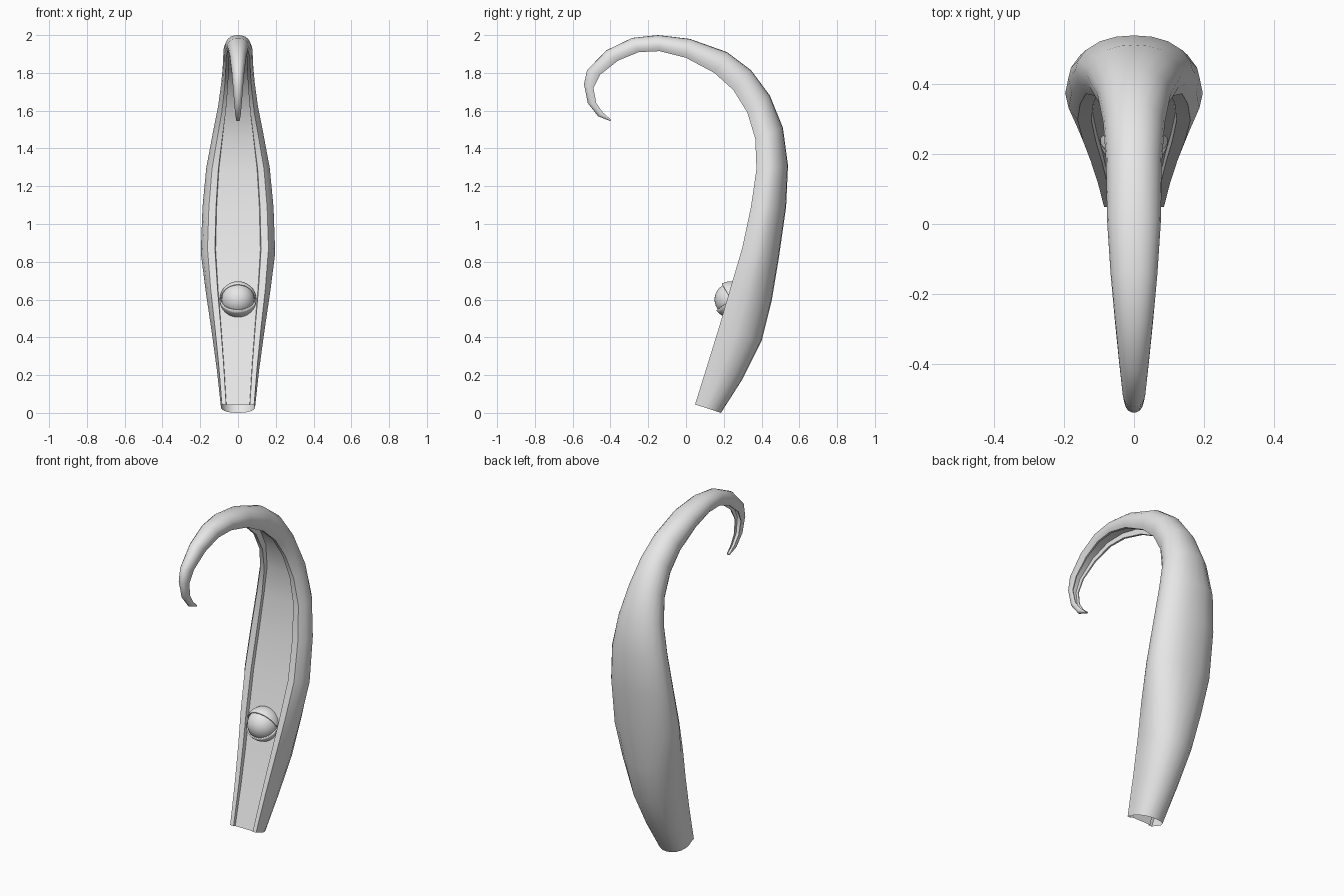
import bpy, bmesh, math

if "Cube" in bpy.data.objects:
    bpy.data.objects.remove(bpy.data.objects["Cube"])

grey = bpy.data.materials.new("light_grey")
grey.diffuse_color = (0.8, 0.8, 0.8, 1)
grey.use_nodes = True
grey.node_tree.nodes["Principled BSDF"].inputs["Base Color"].default_value = grey.diffuse_color


def finish(name, bm, angle=35):
    bmesh.ops.recalc_face_normals(bm, faces=bm.faces)
    me = bpy.data.meshes.new(name)
    bm.to_mesh(me)
    bm.free()
    me.materials.append(grey)
    ob = bpy.data.objects.new(name, me)
    bpy.context.collection.objects.link(ob)
    bpy.ops.object.select_all(action='DESELECT')
    ob.select_set(True)
    bpy.context.view_layer.objects.active = ob
    bpy.ops.object.shade_smooth_by_angle(angle=math.radians(angle))
    return ob


# Curled body stations: back y, back z, front rim y, front rim z, half width
stations = [
    (.185, .000, .048, .045, .090), (.300, .180, .115, .260, .112),
    (.400, .380, .180, .470, .140), (.455, .600, .235, .660, .170),
    (.490, .810, .297, .870, .197), (.530, 1.09, .344, 1.09, .188),
    (.540, 1.31, .373, 1.29, .168), (.513, 1.51, .367, 1.45, .135),
    (.444, 1.68, .325, 1.59, .105), (.344, 1.815, .250, 1.71, .088),
    (.217, 1.91, .150, 1.80, .080), (.020, 1.98, .000, 1.88, .077),
    (-.148, 2.0, -.14, 1.915, .067), (-.286, 1.985, -.25, 1.91, .056),
    (-.420, 1.92, -.36, 1.865, .044), (-.524, 1.815, -.455, 1.79, .033),
    (-.540, 1.74, -.49, 1.72, .027), (-.520, 1.64, -.475, 1.64, .020),
    (-.465, 1.57, -.44, 1.59, .015), (-.400, 1.545, -.40, 1.555, .010),
]

# Rounded back of the cross-section (width share, depth share)
back_half = [(.95, .18), (1, .4), (.96, .56), (.82, .75), (.58, .9), (.3, .98)]

bm = bmesh.new()
rings = []
for i, (by, bz, ry, rz, w) in enumerate(stations):
    t = min(i / 4, 1)
    lip_out = .95 - .13 * t
    lip_in = .70 - .08 * t
    arch = min(max((i - 6) / 4, 0), 1)
    depth = .10 + .25 * arch          # front channel is deeper under the arch
    half = [(lip_in - .02, depth), (lip_in, 0), (lip_out, 0)] + back_half
    loop = [(0, depth)] + half + [(0, 1)] + [(-u, v) for u, v in reversed(half)]
    rings.append([bm.verts.new((u * w, ry + (by - ry) * v, rz + (bz - rz) * v))
                  for u, v in loop])
n = len(rings[0])
for a, b in zip(rings, rings[1:]):
    for j in range(n):
        k = (j + 1) % n
        bm.faces.new((a[j], a[k], b[k], b[j]))
bm.faces.new(rings[-1])               # tip closed, foot left open
finish("curled_body", bm)

# Ball set in the front channel
CY, CZ = .238, .60
bm = bmesh.new()
bmesh.ops.create_uvsphere(bm, u_segments=32, v_segments=16, radius=.087)
bmesh.ops.translate(bm, verts=bm.verts, vec=(0, CY, CZ))
finish("ball", bm)


# Lids: sphere wedges hinged on the x axis
def lid(name, start, end, radius=.097, rows=10, cols=20):
    bm = bmesh.new()
    grid = []
    for r in range(rows + 1):
        a = math.radians(start + (end - start) * r / rows)
        row = []
        for c in range(cols + 1):
            p = math.pi * (.01 + .98 * c / cols)
            s = radius * math.sin(p)
            row.append(bm.verts.new((-radius * math.cos(p),
                                     CY - s * math.cos(a), CZ + s * math.sin(a))))
        grid.append(row)
    for a, b in zip(grid, grid[1:]):
        for c in range(cols):
            bm.faces.new((a[c], a[c + 1], b[c + 1], b[c]))
    ob = finish(name, bm)
    mod = ob.modifiers.new("thickness", 'SOLIDIFY')
    mod.thickness = .008
    mod.offset = -1


lid("upper_lid", 60, 150)
lid("lower_lid", -37, -150)
